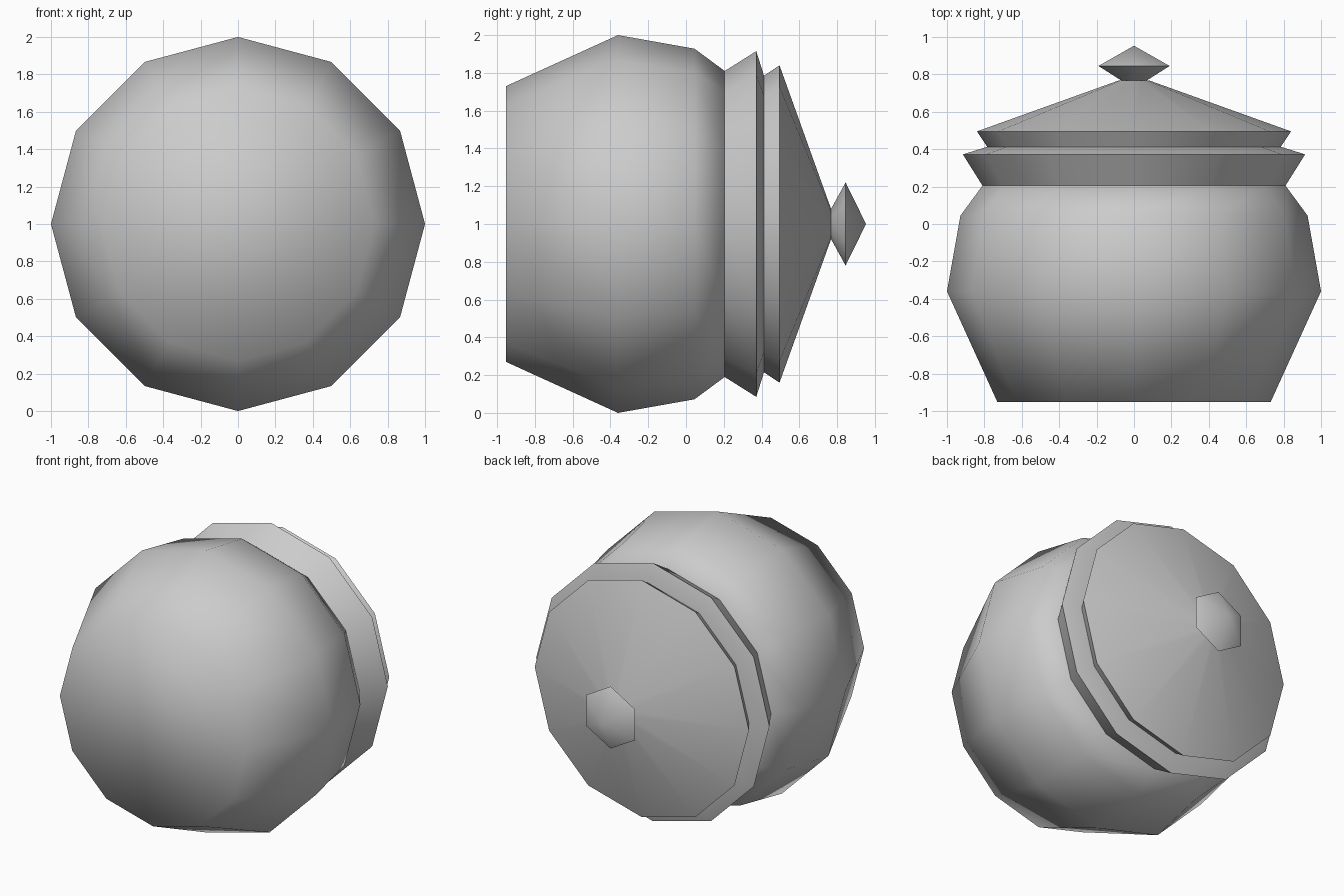
import bpy
import bmesh
import math

cube = bpy.data.objects.get("Cube")
if cube:
    bpy.data.objects.remove(cube, do_unlink=True)

grey = bpy.data.materials.new("plain grey")
grey.use_nodes = True
COLOUR = (0.6, 0.6, 0.6, 1)
grey.diffuse_color = COLOUR
grey.node_tree.nodes["Principled BSDF"].inputs["Base Color"].default_value = COLOUR


def lathe(name, profile, sides, smooth_angle):
    """Turn (y, radius) points around the lying jar's axis; radius 0 makes a tip."""
    bm = bmesh.new()
    rings = []
    for y, r in profile:
        count = sides if r else 1
        rings.append([bm.verts.new((r * math.sin(math.tau * i / sides), y,
                                    1 + r * math.cos(math.tau * i / sides)))
                      for i in range(count)])
    for a, b in zip(rings, rings[1:]):
        for i in range(sides):
            j = (i + 1) % sides
            corners = [a[i % len(a)], a[j % len(a)], b[j % len(b)], b[i % len(b)]]
            bm.faces.new(list(dict.fromkeys(corners)))
    # Flat ends
    for ring in (rings[0], rings[-1]):
        if len(ring) > 1:
            bm.faces.new(ring)
    bmesh.ops.recalc_face_normals(bm, faces=bm.faces)
    mesh = bpy.data.meshes.new(name)
    bm.to_mesh(mesh)
    bm.free()
    mesh.materials.append(grey)
    obj = bpy.data.objects.new(name, mesh)
    bpy.context.collection.objects.link(obj)
    bpy.ops.object.select_all(action="DESELECT")
    obj.select_set(True)
    bpy.context.view_layer.objects.active = obj
    bpy.ops.object.shade_smooth_by_angle(angle=math.radians(smooth_angle))
    return obj


# Round belly with its base, softly shaded throughout
lathe("jar_body", [(-0.953, 0.73), (-0.36, 1), (0.045, 0.928), (0.205, 0.81)], 12, 80)
# Flared collar around the mouth
lathe("jar_rim", [(0.205, 0.81), (0.372, 0.915), (0.413, 0.785)], 12, 35)
# Shallow cone lid
lathe("lid", [(0.413, 0.785), (0.495, 0.84), (0.768, 0.08)], 12, 35)
# Six-sided knob
lathe("lid_knob", [(0.768, 0.08), (0.845, 0.22), (0.953, 0)], 6, 35)
